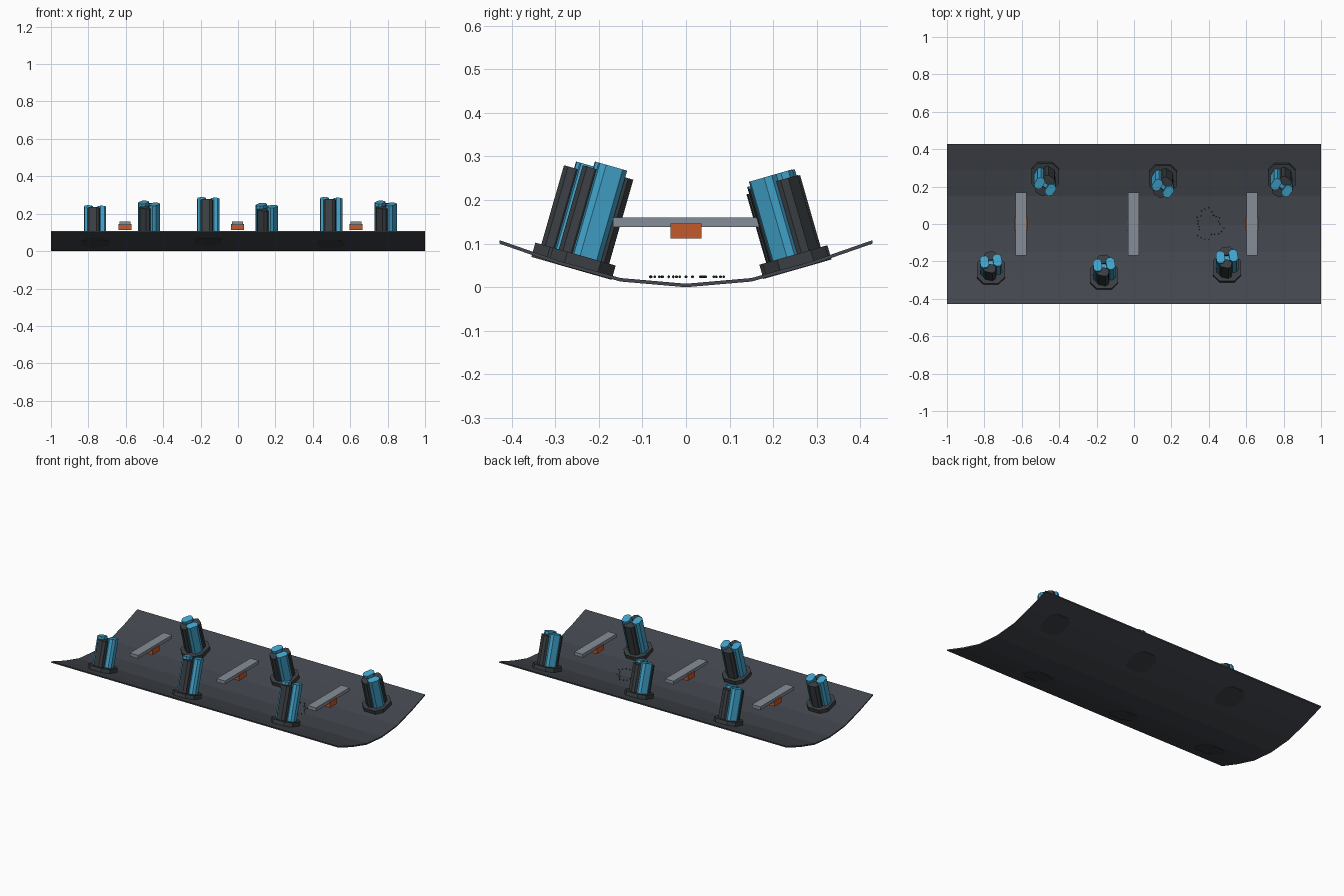
import bpy, bmesh, math, random
from mathutils import Matrix, Vector

if "Cube" in bpy.data.objects:
    bpy.data.objects.remove(bpy.data.objects["Cube"])

random.seed(4)


def material(name, rgb):
    m = bpy.data.materials.new(name)
    m.diffuse_color = (*rgb, 1)
    m.use_nodes = True
    m.node_tree.nodes["Principled BSDF"].inputs["Base Color"].default_value = m.diffuse_color
    return m


SHEET = material("slate sheet", (0.055, 0.062, 0.075))
DARK = material("charcoal", (0.042, 0.048, 0.054))
BLUE = material("sky blue", (0.055, 0.37, 0.6))
GREY = material("steel grey", (0.24, 0.27, 0.31))
ORANGE = material("burnt orange", (0.55, 0.1, 0.025))


def finish(name, bm, mat, matrix=Matrix()):
    bmesh.ops.recalc_face_normals(bm, faces=bm.faces)
    mesh = bpy.data.meshes.new(name)
    bm.to_mesh(mesh)
    bm.free()
    mesh.materials.append(mat)
    ob = bpy.data.objects.new(name, mesh)
    ob.matrix_world = matrix
    bpy.context.collection.objects.link(ob)
    return ob


def extrude_outline(name, outline, vector, mat, matrix=Matrix()):
    bm = bmesh.new()
    face = bm.faces.new([bm.verts.new(p) for p in outline])
    geom = bmesh.ops.extrude_face_region(bm, geom=[face])["geom"]
    bmesh.ops.translate(bm, vec=vector,
                        verts=[v for v in geom if isinstance(v, bmesh.types.BMVert)])
    return finish(name, bm, mat, matrix)


def chamfered(w, d, c, z=0.0):
    """Rectangle outline with four cut corners."""
    a, b = w / 2, d / 2
    return [(a, -b + c, z), (a, b - c, z), (a - c, b, z), (-a + c, b, z),
            (-a, b - c, z), (-a, -b + c, z), (-a + c, -b, z), (a - c, -b, z)]


def box(name, center, size, mat):
    w, d, h = size
    outline = [(sx * w / 2, sy * d / 2, -h / 2)
               for sx, sy in ((-1, -1), (1, -1), (1, 1), (-1, 1))]
    extrude_outline(name, outline, (0, 0, h), mat, Matrix.Translation(center))


# Curved sheet: one profile swept along x
half = [(0.0, 0.008), (0.15, 0.021), (0.29, 0.06), (0.428, 0.108)]
upper = [(-y, z) for y, z in reversed(half[1:])] + half
lower = [(y, z - 0.008) for y, z in reversed(upper)]
extrude_outline("curved_sheet", [(-1, y, z) for y, z in upper + lower],
                (2, 0, 0), SHEET)

# Towers: x, y of foot plate and height of the top
towers = [(-0.765, -0.25, 0.245), (-0.16, -0.278, 0.288), (0.497, -0.238, 0.288),
          (-0.475, 0.257, 0.266), (0.155, 0.245, 0.254), (0.79, 0.252, 0.266)]
TILT = math.radians(16)
for i, (x, y, top) in enumerate(towers):
    near = y < 0
    foot = Matrix.Translation((x, y, 0.063 - 0.28 * (0.27 - abs(y)))) \
        @ Matrix.Rotation(-TILT if near else TILT, 4, 'X').to_4x4()
    if (foot @ Vector((0, 0, 1)) - foot.translation).y * y > 0:
        foot = foot @ Matrix.Rotation(math.pi, 4, 'Z')
    extrude_outline(f"foot_plate_{i}", chamfered(0.148, 0.15, 0.035, -0.017),
                    (0, 0, 0.034), DARK, foot)
    # Four alternating columns around an open core
    height = (top - foot.translation.z) / math.cos(TILT) - 0.01
    angles = (258, 10, 95, 185) if near else (235, 325, 55, 150)
    for k, a in enumerate(angles):
        a = math.radians(a)
        blue = k % 2 == 1
        place = foot @ Matrix.Rotation(a, 4, 'Z') @ Matrix.Translation((0.035, 0, 0))
        extrude_outline(f"{'blue' if blue else 'dark'}_column_{i}_{k}",
                        chamfered(0.046, 0.066, 0.013),
                        (0, 0, height if blue else height - 0.016),
                        BLUE if blue else DARK, place)
    # Sunken core between the columns
    extrude_outline(f"core_{i}", chamfered(0.05, 0.05, 0.012),
                    (0, 0, height - 0.03), BLUE, foot)

# Raised cross bars with a block below each
for i, x in enumerate((-0.605, -0.002, 0.63)):
    box(f"cross_bar_{i}", (x, 0, 0.149), (0.058, 0.336, 0.021), GREY)
    box(f"bar_block_{i}", (x, 0, 0.129), (0.07, 0.07, 0.034), ORANGE)

# Ring of tiny beads above the sheet
bm = bmesh.new()
for i in range(24):
    a = i * math.tau / 24
    r = random.uniform(0.05, 0.09)
    bmesh.ops.create_icosphere(bm, subdivisions=1, radius=0.0035, matrix=Matrix.Translation(
        (0.4 + r * math.cos(a), r * math.sin(a), 0.024)))
finish("bead_ring", bm, DARK)
